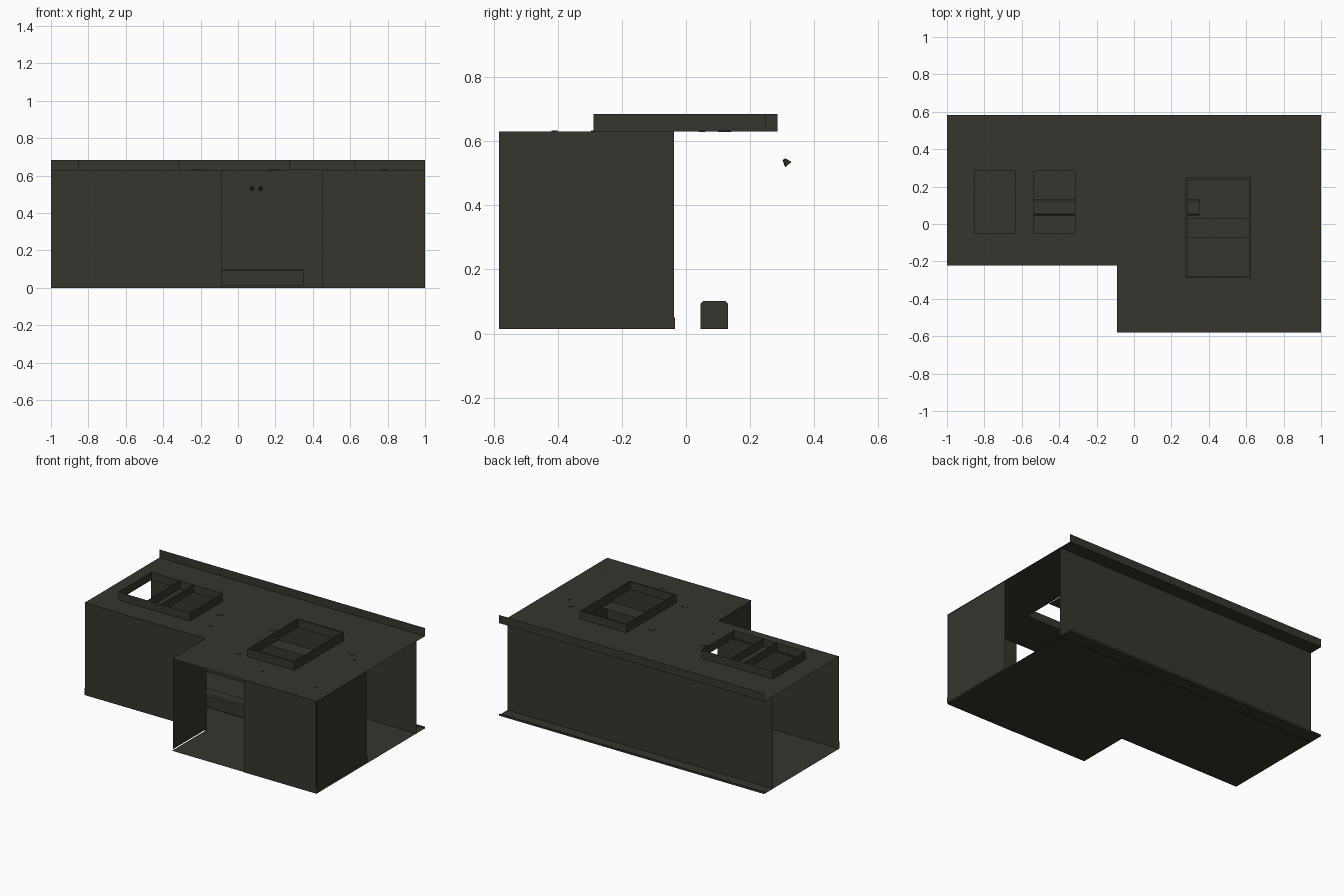
import bpy, bmesh, math
from mathutils import Matrix

if "Cube" in bpy.data.objects:
    bpy.data.objects.remove(bpy.data.objects["Cube"])

mat = bpy.data.materials.new("dark olive grey")
mat.diffuse_color = (0.037, 0.035, 0.027, 1)
mat.use_nodes = True
mat.node_tree.nodes["Principled BSDF"].inputs["Base Color"].default_value = mat.diffuse_color


def finish(name, bm):
    bmesh.ops.remove_doubles(bm, verts=bm.verts, dist=1e-5)
    me = bpy.data.meshes.new(name)
    bm.to_mesh(me)
    bm.free()
    me.materials.append(mat)
    ob = bpy.data.objects.new(name, me)
    bpy.context.collection.objects.link(ob)
    return ob


def quad(bm, pts):
    bm.faces.new([bm.verts.new(p) for p in pts])


def upright(bm, x0, y0, x1, y1, z0, z1):
    quad(bm, [(x0, y0, z0), (x1, y1, z0), (x1, y1, z1), (x0, y0, z1)])


def wall(name, *a):
    bm = bmesh.new()
    upright(bm, *a)
    return finish(name, bm)


def sheet(name, z, holes=(), down=False):
    """L-shaped flat sheet with rectangular holes, built as a cell grid."""
    xs = sorted({-1, -0.09, 1, *[v for h in holes for v in h[:2]]})
    ys = sorted({-0.58, -0.222, 0.583, *[v for h in holes for v in h[2:]]})
    bm = bmesh.new()
    for x0, x1 in zip(xs, xs[1:]):
        for y0, y1 in zip(ys, ys[1:]):
            cx, cy = (x0 + x1) / 2, (y0 + y1) / 2
            if cx < -0.09 and cy < -0.222:
                continue
            if any(h[0] < cx < h[1] and h[2] < cy < h[3] for h in holes):
                continue
            p = [(x0, y0, z), (x1, y0, z), (x1, y1, z), (x0, y1, z)]
            quad(bm, p[::-1] if down else p)
    return finish(name, bm)


def ring(bm, x0, x1, y0, y1, z0, z1):
    c = [(x0, y0), (x1, y0), (x1, y1), (x0, y1)]
    for i in range(4):
        upright(bm, *c[i], *c[(i + 1) % 4], z0, z1)


ROOF, TOP, BASE = 0.63, 0.685, 0.014

# floor and roof sheets
sheet("floor", 0.003, down=True)
holes = [(-0.852, -0.635, -0.068, 0.285), (-0.535, -0.315, -0.068, 0.285),
         (0.285, 0.615, -0.278, 0.238)]
sheet("roof", ROOF, holes)

# walls
wall("back_wall", 1, 0.49, -1, 0.49, 0, ROOF)
wall("left_front_wall", -1, -0.218, -0.085, -0.218, 0, ROOF)
wall("inner_corner_wall", -0.085, -0.218, -0.085, -0.578, BASE, ROOF)
wall("front_wall", 0.45, -0.578, 1, -0.578, 0, ROOF)
wall("right_wall", 0.995, -0.583, 0.995, -0.037, BASE, ROOF)
wall("rear_roof_lip", 1, 0.583, -1, 0.583, ROOF, TOP)
wall("rear_floor_lip", 1, 0.583, -1, 0.583, 0, BASE)

# baseboards, a hair in front of the walls
wall("back_baseboard", 1, 0.493, -1, 0.493, 0.003, 0.05)
wall("left_baseboard", -1, -0.221, -0.09, -0.221, 0.003, 0.05)
wall("front_baseboard", 0.45, -0.58, 1, -0.58, 0.003, 0.05)
wall("right_baseboard", 0.998, -0.583, 0.998, -0.034, BASE, 0.05)

# left roof hatch frame with two dividers
bm = bmesh.new()
ring(bm, -0.852, -0.315, -0.068, 0.285, ROOF, TOP)
for x in (-0.635, -0.535):
    upright(bm, x, -0.068, x, 0.285, ROOF, TOP)
finish("left_hatch_frame", bm)

# right roof hatch frame with a rim
bm = bmesh.new()
ring(bm, 0.275, 0.625, -0.288, 0.248, ROOF, TOP)
ring(bm, 0.285, 0.615, -0.278, 0.238, ROOF, TOP)
o = [(0.275, -0.288), (0.625, -0.288), (0.625, 0.248), (0.275, 0.248)]
n = [(0.285, -0.278), (0.615, -0.278), (0.615, 0.238), (0.285, 0.238)]
for i in range(4):
    j = (i + 1) % 4
    quad(bm, [(*o[i], TOP), (*o[j], TOP), (*n[j], TOP), (*n[i], TOP)])
finish("right_hatch_frame", bm)

# flat strips crossing the hatches
for name, x0, x1, y0, y1 in (("right_hatch_strip", 0.285, 0.615, -0.075, 0.03),
                             ("left_hatch_ledge", -0.852, -0.315, -0.068, -0.052)):
    bm = bmesh.new()
    z = ROOF - 0.003
    quad(bm, [(x0, y0, z), (x1, y0, z), (x1, y1, z), (x0, y1, z)])
    finish(name, bm)

# long bench box inside, with a chamfered top
bm = bmesh.new()
prof = [(0.045, BASE), (0.131, BASE), (0.131, 0.093), (0.123, 0.101), (0.053, 0.101), (0.045, 0.093)]
f = bm.faces.new([bm.verts.new((-0.58, y, z)) for y, z in prof])
r = bmesh.ops.extrude_face_region(bm, geom=[f])
bmesh.ops.translate(bm, vec=(0.93, 0, 0),
                    verts=[v for v in r["geom"] if isinstance(v, bmesh.types.BMVert)])
bm.faces.new([bm.verts.new((-0.58, y, z)) for y, z in prof])
bmesh.ops.remove_doubles(bm, verts=bm.verts, dist=1e-5)
bmesh.ops.recalc_face_normals(bm, faces=bm.faces)
finish("inner_bench", bm)


def discs(name, spots, rad, z):
    bm = bmesh.new()
    for x, y in spots:
        bmesh.ops.create_cone(bm, cap_ends=True, segments=12, radius1=rad, radius2=rad,
                              depth=0.005, matrix=Matrix.Translation((x, y, z)))
    finish(name, bm)


# roof fittings
discs("roof_caps", [(-0.22, 0.12), (0.175, 0.12), (0.2, -0.275), (0.78, 0.12)], 0.021, ROOF)
discs("roof_studs", [(0.88, -0.41), (0.47, -0.41), (-0.17, -0.05), (0.84, 0.05)], 0.01, ROOF)

# small hanging lamps
bm = bmesh.new()
for x in (0.075, 0.12):
    m = Matrix.Translation((x, 0.312, 0.535)) @ Matrix.Rotation(math.radians(40), 4, 'X')
    bmesh.ops.create_cone(bm, cap_ends=True, segments=8, radius1=0.013, radius2=0.005,
                          depth=0.022, matrix=m)
finish("hanging_lamps", bm)
